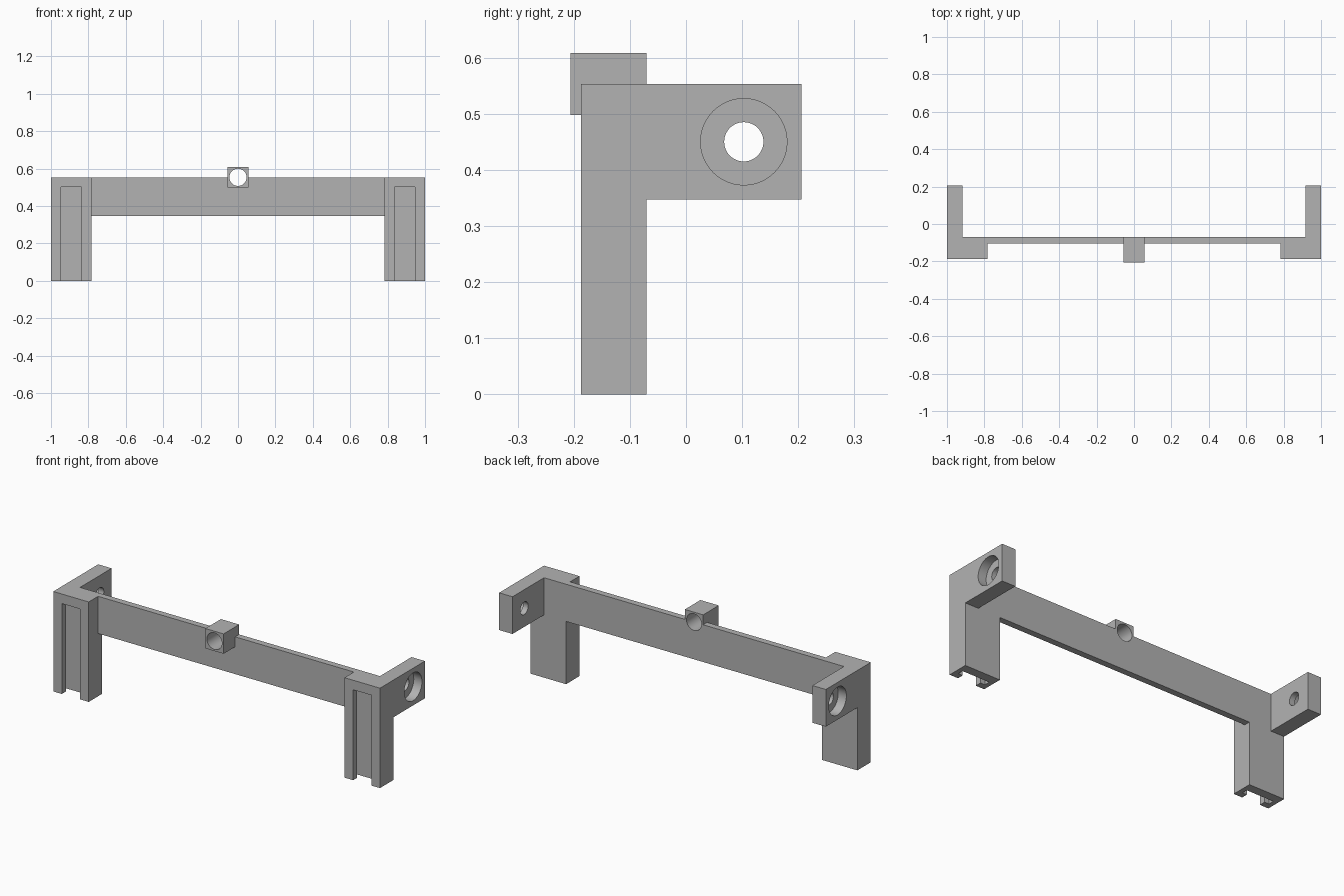
import bpy
import bmesh
import math
from mathutils import Matrix

default_cube = bpy.data.objects.get("Cube")
if default_cube:
    bpy.data.objects.remove(default_cube, do_unlink=True)

grey = bpy.data.materials.new("plain grey")
grey.use_nodes = True
colour = (0.45, 0.45, 0.45, 1)
grey.diffuse_color = colour
grey.node_tree.nodes["Principled BSDF"].inputs["Base Color"].default_value = colour

# Shared main dimensions
TOP, BEAM_LOW = 0.553, 0.347
FRONT, BEAM_FRONT, BACK, ARM_END = -0.187, -0.105, -0.07, 0.206
LEG_IN, ARM_IN, OUT = 0.783, 0.918, 1.0
EXTRA = 0.05


def add_object(name, bm):
    mesh = bpy.data.meshes.new(name)
    bmesh.ops.recalc_face_normals(bm, faces=bm.faces)
    bm.to_mesh(mesh)
    bm.free()
    mesh.materials.append(grey)
    obj = bpy.data.objects.new(name, mesh)
    bpy.context.scene.collection.objects.link(obj)
    return obj


def box(name, xs, ys, zs):
    bm = bmesh.new()
    bmesh.ops.create_cube(bm, size=1)
    for v in bm.verts:
        v.co = [sum(r) / 2 + c * (r[1] - r[0]) for c, r in zip(v.co, (xs, ys, zs))]
    return add_object(name, bm)


def cylinder(name, axis, centre, radius, depth):
    bm = bmesh.new()
    turn = Matrix.Rotation(math.pi / 2, 4, "Y" if axis == "X" else "X")
    bmesh.ops.create_cone(bm, cap_ends=True, segments=48, radius1=radius, radius2=radius,
                          depth=depth, matrix=Matrix.Translation(centre) @ turn)
    return add_object(name, bm)


def combine(body, tool, operation):
    """Apply one boolean to the body and discard the tool."""
    tool.hide_render = True
    mod = body.modifiers.new("combine", "BOOLEAN")
    mod.operation, mod.solver, mod.object = operation, "EXACT", tool
    graph = bpy.context.evaluated_depsgraph_get()
    mesh = bpy.data.meshes.new_from_object(body.evaluated_get(graph))
    body.modifiers.clear()
    body.data = mesh
    bpy.data.objects.remove(tool, do_unlink=True)


def span(side, a, b):
    return sorted((side * a, side * b))


# Cross beam
bracket = box("bracket_frame", (-OUT, OUT), (BEAM_FRONT, BACK), (BEAM_LOW, TOP))

# Legs and rearward arms at both ends
for side in (-1, 1):
    combine(bracket, box("leg", span(side, LEG_IN, OUT), (FRONT, BACK), (0, TOP)), "UNION")
    combine(bracket, box("arm", span(side, ARM_IN, OUT), (BEAM_FRONT, ARM_END), (BEAM_LOW, TOP)), "UNION")

# Central guide block
combine(bracket, box("guide_block", (-0.056, 0.056), (-0.206, BACK), (0.498, 0.608)), "UNION")

# T-slots in the legs, counterbored holes in the arms
for side in (-1, 1):
    mid = (LEG_IN + OUT) / 2
    combine(bracket, box("slot_mouth", span(side, mid - 0.056, mid + 0.056),
                         (FRONT - EXTRA, -0.14), (-EXTRA, 0.5)), "DIFFERENCE")
    combine(bracket, box("slot_cavity", span(side, mid - 0.083, mid + 0.083),
                         (-0.152, -0.12), (-EXTRA, 0.5)), "DIFFERENCE")
    combine(bracket, cylinder("bolt_hole", "X", (side * OUT, 0.103, 0.45), 0.035, 0.3), "DIFFERENCE")
    combine(bracket, cylinder("counterbore", "X", (side * OUT, 0.103, 0.45), 0.077, 0.1), "DIFFERENCE")

# Bore through the guide block
combine(bracket, cylinder("guide_bore", "Y", (0, -0.14, TOP), 0.046, 0.4), "DIFFERENCE")

# Smooth bores, crisp edges
bpy.ops.object.select_all(action="DESELECT")
bracket.select_set(True)
bpy.context.view_layer.objects.active = bracket
bpy.ops.object.shade_smooth_by_angle(angle=math.radians(30))
